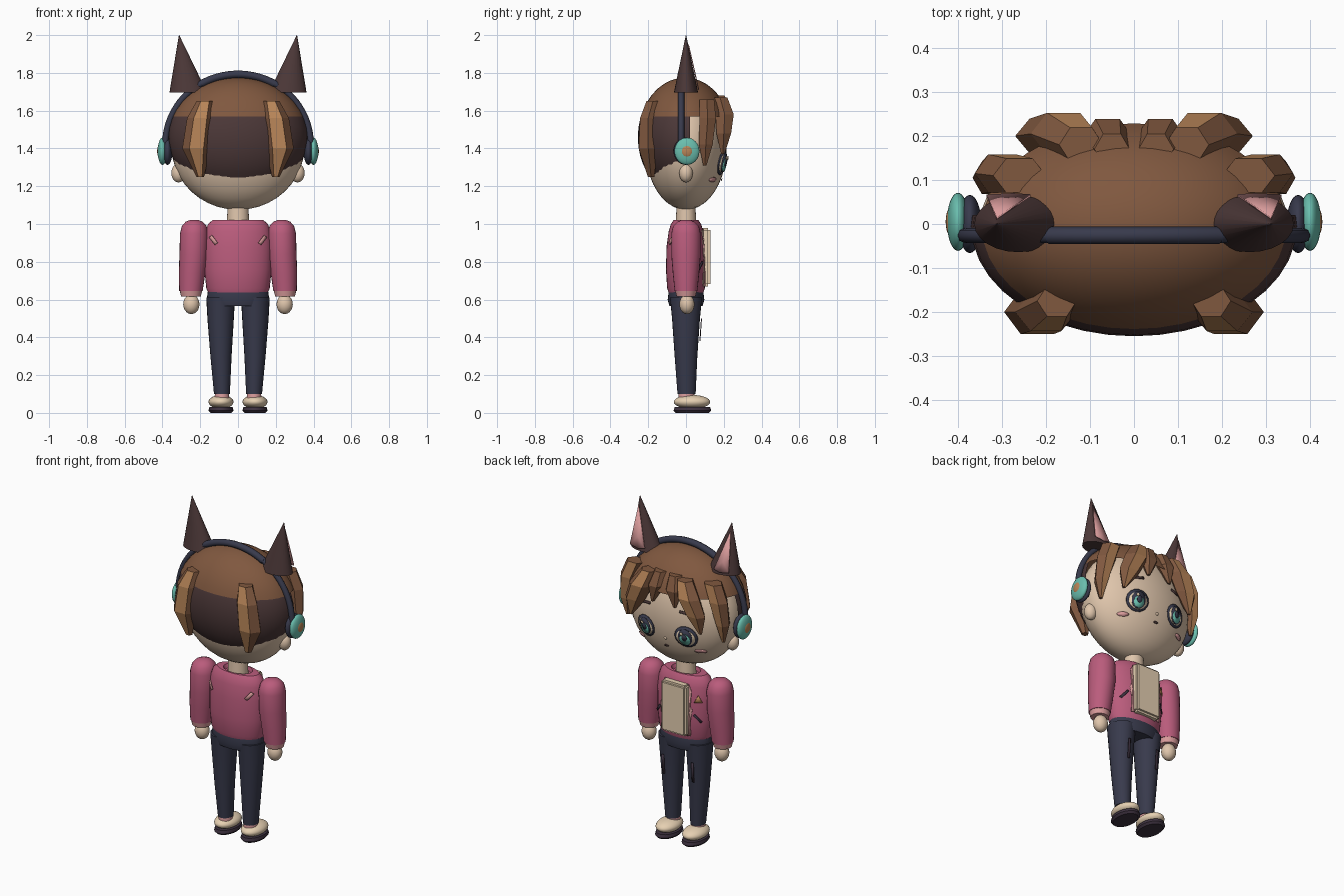
import bpy, bmesh, math
from mathutils import Vector

cube = bpy.data.objects.get("Cube")
if cube:
    bpy.data.objects.remove(cube, do_unlink=True)


def material(name, *rgb):
    lin = [((c / 255 + 0.055) / 1.055) ** 2.4 for c in rgb] + [1]
    m = bpy.data.materials.new(name)
    m.use_nodes = True
    m.diffuse_color = lin
    bsdf = next(n for n in m.node_tree.nodes if n.type == 'BSDF_PRINCIPLED')
    bsdf.inputs["Base Color"].default_value = lin
    bsdf.inputs["Roughness"].default_value = 0.8
    return m


SKIN = material("skin", 224, 198, 172)
BROWN = material("hair brown", 128, 88, 63)
LIGHT = material("light brown", 184, 133, 88)
DARK = material("dark brown", 76, 56, 56)
ROSE = material("rose jacket", 186, 92, 124)
PINK = material("light pink", 218, 156, 156)
NAVY = material("navy", 56, 58, 76)
TEAL = material("teal", 106, 190, 174)
CREAM = material("cream", 230, 208, 178)
PLUM = material("plum sole", 62, 50, 64)
SIDES = ((1, "left"), (-1, "right"))


def finish(name, bm, *mats, angle=35):
    bmesh.ops.recalc_face_normals(bm, faces=bm.faces)
    me = bpy.data.meshes.new(name)
    bm.to_mesh(me)
    bm.free()
    ob = bpy.data.objects.new(name, me)
    bpy.context.collection.objects.link(ob)
    for m in mats:
        me.materials.append(m)
    bpy.ops.object.select_all(action='DESELECT')
    ob.select_set(True)
    bpy.context.view_layer.objects.active = ob
    if angle:
        bpy.ops.object.shade_smooth_by_angle(angle=math.radians(angle))
    return ob


def ellipsoid(name, mat, c, r, cuts=(), seg=32):
    """Ellipsoid; each cut (point, normal) removes the side the normal points to."""
    bm = bmesh.new()
    bmesh.ops.create_uvsphere(bm, u_segments=seg, v_segments=seg // 2, radius=1)
    for v in bm.verts:
        v.co = Vector(c) + v.co * Vector(r)
    for p, n in cuts:
        bmesh.ops.bisect_plane(bm, geom=bm.verts[:] + bm.edges[:] + bm.faces[:],
                               plane_co=p, plane_no=n, clear_outer=True)
    return finish(name, bm, mat)


def loft(name, mats, rings, n=24, s=1, stripe=None, angle=35):
    """Skin over elliptical rings (x, y, z, rx, ry); s=-1 mirrors in x."""
    bm = bmesh.new()
    loops = []
    for x, y, z, rx, ry in rings:
        loops.append([bm.verts.new((s * (x + rx * math.cos(math.tau * k / n)),
                                    y + ry * math.sin(math.tau * k / n), z)) for k in range(n)])
    for a, b in zip(loops, loops[1:]):
        for k in range(n):
            f = bm.faces.new((a[k], a[(k + 1) % n], b[(k + 1) % n], b[k]))
            f.material_index = int(k == stripe)
    bm.faces.new(loops[0])
    bm.faces.new(loops[-1])
    return finish(name, bm, *mats, angle=angle)


def plate(name, mat, outline, surface, lift=0.004):
    """Thin plate with an (x, z) outline wrapped on a surface y(x, z)."""
    bm = bmesh.new()
    cx = sum(p[0] for p in outline) / len(outline)
    cz = sum(p[1] for p in outline) / len(outline)
    pts = [(x, surface(x, z), z) for x, z in [(cx, cz)] + list(outline)]
    vs = [bm.verts.new((x, y + math.copysign(lift, y), z)) for x, y, z in pts]
    rim = vs[1:]
    for a, b in zip(rim, rim[1:] + rim[:1]):
        bm.faces.new((vs[0], a, b))
    ob = finish(name, bm, mat)
    mod = ob.modifiers.new("thickness", 'SOLIDIFY')
    mod.thickness, mod.offset = 0.005, 0
    return ob


def oval(cx, cz, rx, rz, n=16):
    return [(cx + rx * math.cos(math.tau * k / n), cz + rz * math.sin(math.tau * k / n)) for k in range(n)]


def bar(x0, z0, x1, z1, w):
    d = Vector((x1 - x0, z1 - z0)).normalized() * w / 2
    return [(x0 - d.y, z0 + d.x), (x1 - d.y, z1 + d.x), (x1 + d.y, z1 - d.x), (x0 + d.y, z0 - d.x)]


# Head
HC, HR = (0, 0, 1.405), (0.35, 0.215, 0.33)


def face_y(x, z):
    return HR[1] * math.sqrt(max(0.02, 1 - (x / HR[0]) ** 2 - ((z - HC[2]) / HR[2]) ** 2))


ellipsoid("head", SKIN, HC, HR, seg=40)
loft("neck", [SKIN], [(0, 0, 0.98, 0.06, 0.055), (0, 0, 1.1, 0.055, 0.05)])
ellipsoid("nose", SKIN, (0, 0.195, 1.285), (0.01, 0.012, 0.01), seg=12)
plate("mouth", DARK, oval(0, 1.235, 0.014, 0.006), face_y)

# Hair cap and back hair
CAP, CAPR = (0, -0.005, 1.46), (0.37, 0.25, 0.315)
ellipsoid("hair_cap", BROWN, CAP, CAPR, [((0, 0, 1.57), (0, 0, -1))], seg=40)
ellipsoid("back_hair", DARK, CAP, CAPR, [((0, 0, 1.57), (0, 0, 1)), ((0, 0, 1.24), (0, 0, -1)),
                                         ((0, 0.02, 0), (0, 1, 0))], seg=40)

LOCKS = {
    "back_lock": (4, [(0.175, -0.175, 1.65, 0.045, 0.04), (0.2, -0.2, 1.56, 0.07, 0.05),
                      (0.22, -0.2, 1.4, 0.075, 0.058), (0.2, -0.185, 1.25, 0.02, 0.02)]),
    "front_lock": (1, [(0.12, 0.18, 1.67, 0.05, 0.045), (0.16, 0.205, 1.58, 0.075, 0.055),
                       (0.205, 0.2, 1.48, 0.065, 0.045), (0.235, 0.195, 1.37, 0.01, 0.01)]),
    "fringe_lock": (None, [(0.05, 0.17, 1.68, 0.04, 0.04), (0.06, 0.2, 1.6, 0.055, 0.045),
                           (0.075, 0.215, 1.5, 0.01, 0.01)]),
    "side_lock": (1, [(0.26, 0.11, 1.66, 0.06, 0.045), (0.3, 0.115, 1.56, 0.062, 0.05),
                      (0.325, 0.105, 1.42, 0.042, 0.042), (0.325, 0.1, 1.31, 0.01, 0.01)]),
}

# Eyes, cheeks, hair locks, ears and headphones
for s, side in SIDES:
    for part, (stripe, rings) in LOCKS.items():
        loft(f"{side}_{part}", [BROWN, LIGHT], rings, n=6, s=s, stripe=stripe, angle=0)

    ex, ez = s * 0.135, 1.325
    for k, (part, mat, dz, rx, rz) in enumerate((
            ("eye_outline", NAVY, 0, 0.066, 0.066), ("eye_white", CREAM, -0.004, 0.054, 0.05),
            ("iris_rim", NAVY, 0, 0.04, 0.052), ("iris", TEAL, -0.014, 0.03, 0.033),
            ("pupil", NAVY, 0, 0.015, 0.02))):
        plate(f"{side}_{part}", mat, oval(ex, ez + dz, rx, rz), face_y, 0.004 + 0.004 * k)
    plate(f"{side}_eye_glint", CREAM, oval(ex + 0.014, ez + 0.024, 0.009, 0.01, 8), face_y, 0.023)
    plate(f"{side}_brow", DARK, bar(s * 0.1, 1.475, s * 0.17, 1.465, 0.014), face_y)
    plate(f"{side}_blush", PINK, oval(s * 0.2, 1.235, 0.03, 0.012), face_y, 0.006)

    ellipsoid(f"{side}_ear", SKIN, (s * 0.315, 0, 1.27), (0.038, 0.036, 0.05), seg=20)
    loft(f"{side}_pointed_ear", [DARK], [(0.263, 0, 1.695, 0.1, 0.064), (0.312, 0, 2.0, 0.001, 0.001)], s=s)

    def ear_y(x, z):
        return 0.068 * (2.0 - z) / 0.3 - 0.25 * (abs(x) - 0.275) ** 2
    plate(f"{side}_inner_ear", PINK, [(s * 0.235, 1.72), (s * 0.275, 1.71), (s * 0.335, 1.72),
                                      (s * 0.312, 1.95)], ear_y, 0.002)

    ellipsoid(f"{side}_headphone_pad", NAVY, (s * 0.373, 0, 1.385), (0.026, 0.066, 0.072))
    ellipsoid(f"{side}_headphone_cup", TEAL, (s * 0.4, 0.005, 1.385), (0.025, 0.066, 0.072))
    ellipsoid(f"{side}_headphone_cap", LIGHT, (s * 0.415, 0.005, 1.385), (0.013, 0.034, 0.036), seg=20)


def band(name, a0, a1, r, rx, rz):
    cu = bpy.data.curves.new(name, 'CURVE')
    cu.dimensions = '3D'
    cu.bevel_depth, cu.bevel_resolution, cu.use_fill_caps = r, 2, True
    sp = cu.splines.new('POLY')
    sp.points.add(32)
    for k, p in enumerate(sp.points):
        a = math.radians(a0 + (a1 - a0) * k / 32)
        p.co = (rx * math.cos(a), -0.026, 1.42 + rz * math.sin(a), 1)
    cu.materials.append(NAVY)
    bpy.context.collection.objects.link(bpy.data.objects.new(name, cu))


band("headphone_band", 0, 180, 0.017, 0.385, 0.375)
band("headphone_band_pad", 60, 120, 0.02, 0.385, 0.372)

# Jacket and shirt
loft("jacket", [ROSE], [(0, 0, z, rx, ry) for z, rx, ry in (
    (0.63, 0.155, 0.09), (0.66, 0.168, 0.1), (0.76, 0.178, 0.106), (0.88, 0.18, 0.103), (0.96, 0.172, 0.092),
    (1.0, 0.158, 0.08), (1.02, 0.135, 0.066), (1.022, 0.09, 0.06), (1.0, 0.08, 0.055))], n=32)


def jacket_y(x, z):
    return (0.106 - 0.6 * max(0, z - 0.88) ** 1.6) * math.sqrt(max(0.01, 1 - (x / 0.18) ** 2))


bm = bmesh.new()
bmesh.ops.create_cube(bm, size=1)
for v in bm.verts:
    v.co = v.co * Vector((0.17, 0.055, 0.31)) + Vector((0, 0.102, 0.825))
bmesh.ops.bevel(bm, geom=bm.edges[:], offset=0.012, segments=2, affect='EDGES')
finish("shirt_front", bm, CREAM)
plate("chest_badge", LIGHT, [(-0.115, 0.875), (-0.155, 0.875), (-0.135, 0.92)], jacket_y, 0.006)

for s, side in SIDES:
    plate(f"{side}_lapel", PINK, [(s * x, z) for x, z in (
        (0.08, 0.98), (0.1, 0.94), (0.092, 0.86), (0.108, 0.83), (0.094, 0.74), (0.1, 0.67), (0.08, 0.67))],
        jacket_y, 0.007)
    plate(f"{side}_pocket_slit", PLUM, bar(s * 0.115, 0.8, s * 0.15, 0.755, 0.012), jacket_y, 0.006)
    plate(f"{side}_back_mark", PINK, bar(s * 0.145, 0.935, s * 0.115, 0.895, 0.018),
          lambda x, z: -jacket_y(x, z), 0.008)

    # Arms
    loft(f"{side}_sleeve", [ROSE], [
        (0.232, 0, 1.022, 0.02, 0.02), (0.232, 0, 1.012, 0.045, 0.045), (0.232, 0, 0.99, 0.065, 0.068),
        (0.232, 0, 0.95, 0.075, 0.078), (0.235, 0, 0.84, 0.075, 0.078), (0.243, 0, 0.74, 0.07, 0.07),
        (0.249, 0, 0.645, 0.062, 0.06)], s=s)
    loft(f"{side}_cuff", [PINK], [(0.249, 0, 0.65, 0.06, 0.058), (0.249, 0, 0.615, 0.052, 0.05)], s=s)
    ellipsoid(f"{side}_hand", SKIN, (s * 0.247, 0.005, 0.575), (0.043, 0.04, 0.052), seg=20)

    # Legs and shoes
    loft(f"{side}_trouser_leg", [NAVY], [(0.092, 0, 0.61, 0.076, 0.085), (0.092, 0, 0.5, 0.07, 0.074),
                                         (0.09, 0, 0.3, 0.056, 0.06), (0.085, 0.003, 0.1, 0.042, 0.048)], s=s)
    plate(f"{side}_trouser_seam", PLUM, bar(s * 0.1, 0.5, s * 0.1, 0.38, 0.014),
          lambda x, z: 0.062 + (z - 0.3) * 0.07, 0.006)
    loft(f"{side}_sock", [PINK], [(0.085, 0, 0.06, 0.04, 0.042), (0.085, 0.004, 0.112, 0.037, 0.043)], s=s)
    ellipsoid(f"{side}_shoe", CREAM, (s * 0.09, 0.032, 0.058), (0.066, 0.096, 0.037))
    loft(f"{side}_sole", [PLUM], [(0.09, 0.034, 0, 0.056, 0.088), (0.09, 0.034, 0.012, 0.066, 0.1),
                                  (0.09, 0.034, 0.03, 0.062, 0.094)], s=s)

# Hips
loft("trouser_hips", [NAVY], [(0, 0, 0.565, 0.15, 0.088), (0, 0, 0.6, 0.166, 0.097), (0, 0, 0.64, 0.16, 0.092)], n=32)
